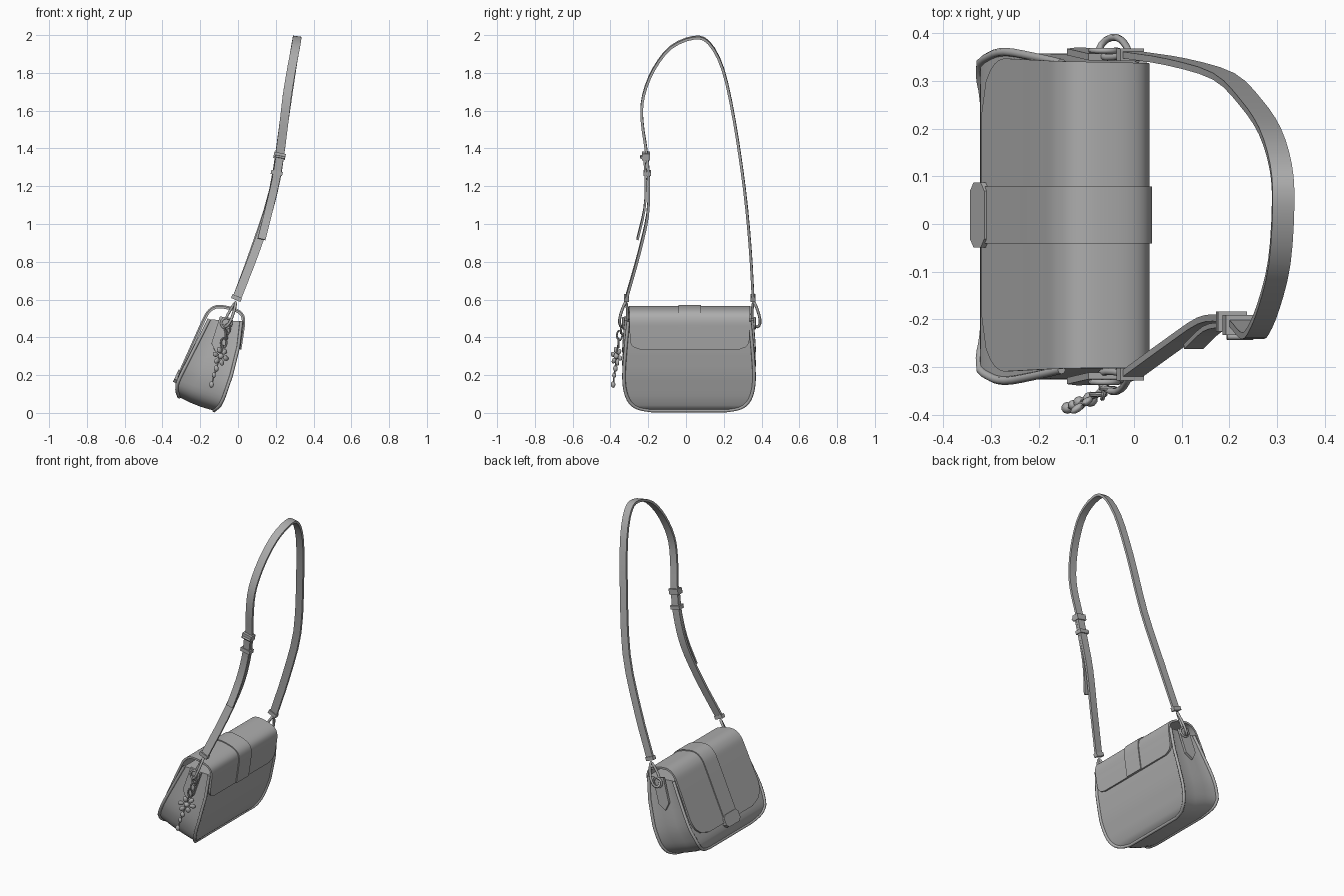
import bpy, bmesh, math
from mathutils import Vector as V, Matrix

if "Cube" in bpy.data.objects:
    bpy.data.objects.remove(bpy.data.objects["Cube"])

mat = bpy.data.materials.new("grey leather")
mat.diffuse_color = (0.42, 0.42, 0.42, 1)
mat.use_nodes = True
mat.node_tree.nodes["Principled BSDF"].inputs["Base Color"].default_value = mat.diffuse_color
CY = 0.016  # middle of the bag along y


def finish(name, bm, angle=35):
    bmesh.ops.recalc_face_normals(bm, faces=bm.faces)
    me = bpy.data.meshes.new(name)
    bm.to_mesh(me)
    bm.free()
    ob = bpy.data.objects.new(name, me)
    bpy.context.collection.objects.link(ob)
    me.materials.append(mat)
    bpy.ops.object.select_all(action='DESELECT')
    ob.select_set(True)
    bpy.context.view_layer.objects.active = ob
    bpy.ops.object.shade_smooth_by_angle(angle=math.radians(angle))
    return ob


def spline(pts, n=4):
    """Catmull-Rom samples through the points."""
    p = [V(q) for q in pts]
    p = [2 * p[0] - p[1]] + p + [2 * p[-1] - p[-2]]
    out = []
    for i in range(1, len(p) - 2):
        a, b, c, d = p[i - 1:i + 3]
        for k in range(n):
            t = k / n
            out.append(0.5 * (2 * b + (c - a) * t + (2 * a - 5 * b + 4 * c - d) * t * t
                              + (3 * b - a - 3 * c + d) * t ** 3))
    return out + [p[-2]]


def skin(bm, rings, closed_ring=True, caps=True):
    vs = [[bm.verts.new(p) for p in r] for r in rings]
    n = len(vs[0])
    for a, b in zip(vs, vs[1:]):
        for i in range(n if closed_ring else n - 1):
            j = (i + 1) % n
            bm.faces.new((a[i], a[j], b[j], b[i]))
    if caps:
        bm.faces.new(vs[0])
        bm.faces.new(vs[-1])
    return vs


def tube(name, pts, r, cyclic=False, sides=8):
    """Round cord along a path."""
    bm = bmesh.new()
    pts = [V(p) for p in pts]
    n, rings, side = len(pts), [], None
    for i, p in enumerate(pts):
        a = pts[i - 1] if cyclic or i else p
        b = pts[(i + 1) % n] if cyclic or i < n - 1 else p
        t = (b - a).normalized()
        side = side or t.orthogonal()
        side = (side - t * side.dot(t)).normalized()
        up = t.cross(side)
        rings.append([p + r * (side * math.cos(k * math.tau / sides) + up * math.sin(k * math.tau / sides))
                      for k in range(sides)])
    if cyclic:
        rings.append(rings[0])
    skin(bm, rings, caps=not cyclic)
    bmesh.ops.remove_doubles(bm, verts=bm.verts, dist=1e-5)
    return finish(name, bm, 50)


def ribbon(name, pts, w, t):
    """Flat band along a path, its width lying across the bag."""
    bm, rings = bmesh.new(), []
    for i, p in enumerate(pts):
        tan = (pts[min(i + 1, len(pts) - 1)] - pts[max(i - 1, 0)]).normalized()
        wide = V((1, 0, -0.42 + 0.2 * (p.z - 0.6)))
        wide = (wide - tan * wide.dot(tan)).normalized()
        nrm = tan.cross(wide)
        rings.append([p + wide * a * w / 2 + nrm * b * t / 2 for a, b in ((-1, -1), (1, -1), (1, 1), (-1, 1))])
    skin(bm, rings)
    return finish(name, bm)


def plate(name, outline, origin, u, v, thick):
    """Outline in the u, v plane, extruded both ways."""
    o, u, v = V(origin), V(u).normalized(), V(v).normalized()
    n = u.cross(v).normalized() * thick / 2
    bm = bmesh.new()
    skin(bm, [[o + u * a + v * b + n * s for a, b in outline] for s in (-1, 1)])
    return finish(name, bm, 30)


def lookup(table, h):
    for a, b in zip(table, table[1:]):
        if h <= b[0]:
            t = (h - a[0]) / (b[0] - a[0])
            return V((a[1] + (b[1] - a[1]) * t, 0, a[2] + (b[2] - a[2]) * t))
    return V((table[-1][1], 0, table[-1][2]))


# Bag body: U outline carried from the front panel to the back panel
front = [(0, -.312, .085), (.06, -.324, .115), (.14, -.322, .155), (.22, -.302, .2), (1, -.152, .495)]
back = [(0, -.127, .012), (.06, -.098, .035), (.15, -.076, .08), (.4, -.035, .2), (.7, .002, .35), (1, .018, .485)]
half = [(q.x, max(q.y, 0)) for q in spline([(.2, 0, 0), (.265, .03, 0), (.312, .1, 0), (.337, .22, 0),
                                            (.345, .4, 0), (.335, .7, 0), (.322, 1, 0)], 3)]
outline = [(-y, h) for y, h in reversed(half)] + half


def station(s, inset):
    ring = []
    for y, h in outline:
        p = lookup(front, h).lerp(lookup(back, h), s)
        low = max(0, 1 - h / .2) * math.sin(s * math.pi) * .006
        ring.append(V((p.x - low, CY + y * (1 - inset), p.z - low)))
    return ring


bm = bmesh.new()
rows = skin(bm, [station(s, i) for s, i in ((0, 0), (.06, .012), (.35, .008), (.65, .008), (.94, .012), (1, 0))],
            closed_ring=False, caps=False)
for row in (rows[0], rows[-1]):
    for i in range(len(row) // 2 - 1):
        bm.faces.new((row[i], row[i + 1], row[-2 - i], row[-1 - i]))
bm.faces.new([r[0] for r in rows] + [r[-1] for r in reversed(rows)])
finish("bag_body", bm)

# Piping around both panels
for name, s in (("front_piping", 0), ("back_piping", 1)):
    tube(name, station(s, 0), .009)

# Flap folded over the top
fold = spline([(-.312, 0, .185), (-.24, 0, .345), (-.185, 0, .468), (-.152, 0, .53), (-.108, 0, .556),
               (-.04, 0, .547), (.008, 0, .525), (.023, 0, .49), (.017, 0, .43), (.003, 0, .338)], 8)
dist = [0]
for a, b in zip(fold, fold[1:]):
    dist.append(dist[-1] + (b - a).length)


def corner(d, r):
    return 0 if d >= r else r - math.sqrt(max(0, r * r - (r - d) ** 2))


def wrap(name, centre, width, r_front, r_back, lift, thick):
    """Sheet following the fold path, with rounded ends."""
    bm, rings = bmesh.new(), []
    for i, p in enumerate(fold):
        t = (fold[min(i + 1, len(fold) - 1)] - fold[max(i - 1, 0)]).normalized()
        n = V((-t.z, 0, t.x))
        k = dist[i] / dist[-1]
        w = width(k) - corner(dist[i], r_front) - corner(dist[-1] - dist[i], r_back)
        rings.append([p + n * o + V((0, centre + s * w, 0))
                      for s, o in ((-1, lift), (1, lift), (1, lift + thick), (-1, lift + thick))])
    skin(bm, rings)
    return finish(name, bm)


wrap("flap", .019, lambda k: .331 - .016 * k, .12, .05, -.003, .012)
wrap("flap_band", .019, lambda k: .06, .001, .001, .008, .007)

# Clasp plate at the lower end of the band
oct_pts = [(-.068, -.018), (-.05, -.036), (.05, -.036), (.068, -.018),
           (.068, .018), (.05, .036), (-.05, .036), (-.068, .018)]
plate("clasp", oct_pts, (-.314, .019, .19), (0, 1, 0), (.42, 0, .9), .034)

# Side tabs, rings, clips and strap ends
tab = [(-.036, .09), (.036, .09), (.036, -.06), (0, -.1), (-.036, -.06)]
for side, y in ((-1, -.315), (1, .355)):
    tag = "left" if side < 0 else "right"
    plate(tag + "_tab", tab, (-.088, CY + side * .341, .415), (.95, 0, -.3), (.3, -side * .07, .95), .014)
    # teardrop clip
    base, axis, across = V((-.068, y + side * .022, .455)), V((.055, -side * .018, .13)), V((.6, side * .8, 0))
    loop = []
    for k in range(16):
        a = k * math.tau / 16
        u = .5 - .5 * math.cos(a)
        loop.append(base + axis * u + across * .027 * math.sin(a) * (1.25 - .8 * u))
    tube(tag + "_clip", loop, .0075, True)
    # ring through the tab
    tube(tag + "_tab_ring", [(-.062 + .028 * math.cos(k * math.tau / 12), CY + side * .348,
                              .475 + .028 * math.sin(k * math.tau / 12)) for k in range(12)], .006, True)
    # square collar where the strap starts
    plate(tag + "_strap_collar", [(-.027, -.011), (.027, -.011), (.027, .011), (-.027, .011)],
          (-.008, y, .608), (.92, 0, -.39), (.39, 0, .92), .026)

# Shoulder strap
path = spline([(-.005, -.315, .61), (.085, -.25, .84), (.155, -.203, 1.05), (.2, -.198, 1.23), (.222, -.208, 1.37),
               (.245, -.233, 1.55), (.26, -.225, 1.68), (.283, -.17, 1.82), (.305, -.08, 1.935), (.313, .04, 1.986),
               (.308, .12, 1.96), (.285, .195, 1.82), (.245, .255, 1.55), (.188, .31, 1.18),
               (.09, .34, .87), (-.005, .355, .61)], 3)
ribbon("shoulder_strap", path, .046, .014)
tail = spline([(.222, -.222, 1.36), (.2, -.213, 1.23), (.165, -.22, 1.08), (.125, -.257, .92)], 3)
ribbon("strap_tail", tail, .042, .011)

# Buckle and keeper loop on the strap
for name, pos, h in (("buckle", (.22, -.212, 1.36), .017), ("strap_keeper", (.205, -.205, 1.27), .011)):
    plate(name, [(-.031, -h), (.031, -h), (.031, h), (-.031, h)], pos, (.98, 0, -.2), (.2, 0, .98), .042)
tube("buckle_pin", [(.195, -.237, 1.36), (.25, -.237, 1.35)], .006)


# Hanging charm: links, flower and beads
def bead(bm, pos, r, scale=(1, 1, 1), rot=Matrix()):
    m = Matrix.Translation(pos) @ rot @ Matrix.Diagonal((*scale, 1))
    bmesh.ops.create_icosphere(bm, subdivisions=2, radius=r, matrix=m)


for i, (x, y, z) in enumerate(((-.055, -.345, .445), (-.062, -.352, .41), (-.075, -.358, .37))):
    d = V((1, 0, 0)) if i % 2 == 0 else V((.3, 1, 0)).normalized()
    tube("charm_link_%d" % (i + 1), [V((x, y, z)) + d * .015 * math.cos(k * math.tau / 10)
                                    + V((0, 0, .026 * math.sin(k * math.tau / 10))) for k in range(10)], .005, True, 6)
bm = bmesh.new()
mid, turn = V((-.092, -.368, .3)), Matrix.Rotation(math.radians(35), 4, 'Z')
for k in range(6):
    spin = turn @ Matrix.Rotation(k * math.tau / 6 + .3, 4, 'Y')
    bead(bm, mid + spin @ V((.034, 0, 0)), .018, (1, .45, .75), spin)
bead(bm, mid, .016)
finish("charm_flower", bm)
bm = bmesh.new()
for x, y, z, r in ((-.115, -.374, .235, .014), (-.128, -.38, .2, .012), (-.14, -.386, .15, .014)):
    bead(bm, V((x, y, z)), r, (.9, .9, 1.25))
finish("charm_beads", bm)
tube("charm_cord", [(-.078, -.36, .36), (-.095, -.368, .3), (-.118, -.376, .225), (-.14, -.386, .15)], .004, sides=6)
